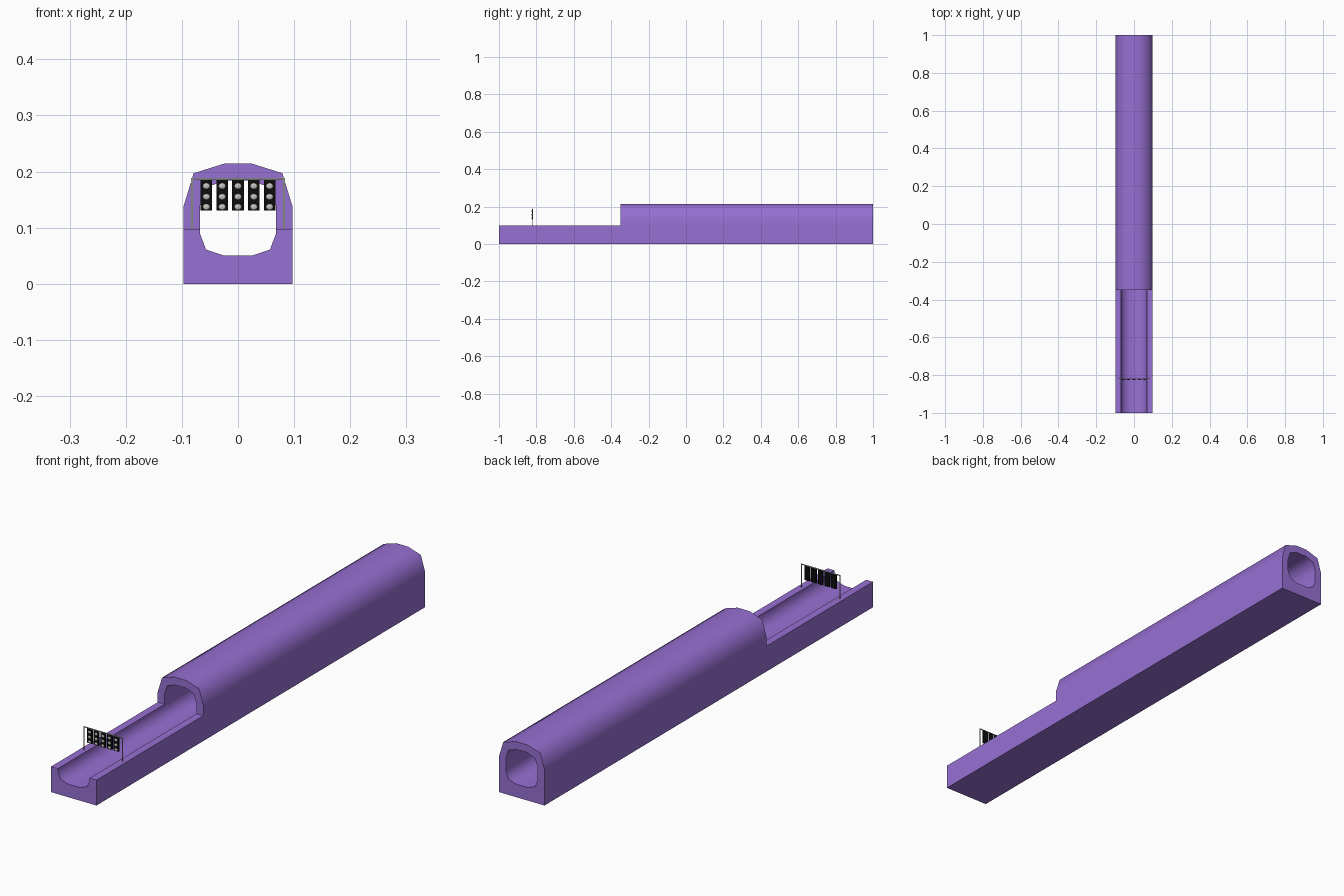
import bpy, bmesh, math
from mathutils import Matrix

if "Cube" in bpy.data.objects:
    bpy.data.objects.remove(bpy.data.objects["Cube"])


def material(name, rgb):
    m = bpy.data.materials.new(name)
    m.diffuse_color = (*rgb, 1)
    m.use_nodes = True
    m.node_tree.nodes["Principled BSDF"].inputs["Base Color"].default_value = m.diffuse_color
    return m


purple = material("purple", (0.31, 0.16, 0.65))
black = material("black", (0.004, 0.004, 0.004))
lamp_grey = material("lamp_grey", (0.55, 0.55, 0.52))
pale_metal = material("pale_metal", (0.6, 0.62, 0.55))


def finish(name, bm, mat, smooth=None):
    bmesh.ops.recalc_face_normals(bm, faces=bm.faces)
    me = bpy.data.meshes.new(name)
    bm.to_mesh(me)
    bm.free()
    me.materials.append(mat)
    ob = bpy.data.objects.new(name, me)
    bpy.context.collection.objects.link(ob)
    if smooth:
        bpy.ops.object.select_all(action='DESELECT')
        ob.select_set(True)
        bpy.context.view_layer.objects.active = ob
        bpy.ops.object.shade_smooth_by_angle(angle=math.radians(smooth))
    return ob


def extrude_half(name, half, y0, y1):
    """Mirror a right-hand outline in x and extrude it along y."""
    outline = half + [(-x, z) for x, z in reversed(half)]
    bm = bmesh.new()
    face = bm.faces.new([bm.verts.new((x, y0, z)) for x, z in outline])
    ext = bmesh.ops.extrude_face_region(bm, geom=[face], use_keep_orig=True)
    verts = [v for v in ext["geom"] if isinstance(v, bmesh.types.BMVert)]
    bmesh.ops.translate(bm, verts=verts, vec=(0, y1 - y0, 0))
    return finish(name, bm, purple, 60)


def add_box(bm, centre, size):
    bmesh.ops.create_cube(bm, size=1, matrix=Matrix.Translation(centre)
                          @ Matrix.Diagonal((*size, 1)))


# Open channel running the full length
extrude_half("track_channel", [
    (0.024, 0.05), (0.057, 0.061), (0.068, 0.09), (0.068, 0.098),
    (0.097, 0.098), (0.097, 0.0)], -1, 1)

# Arched cover over the rear two thirds
extrude_half("tunnel_cover", [
    (0.025, 0.214), (0.079, 0.197), (0.097, 0.138), (0.097, 0.098),
    (0.068, 0.098), (0.068, 0.138), (0.056, 0.172), (0.023, 0.184)], -0.35, 1)

# Start gantry: two posts and a crossbar
Y = -0.82
bm = bmesh.new()
for s in (-1, 1):
    add_box(bm, (s * 0.082, Y, 0.1425), (0.003, 0.003, 0.091))
add_box(bm, (0, Y, 0.187), (0.167, 0.003, 0.003))
finish("gantry_frame", bm, pale_metal)

# Five hanging light panels, each with a column of three lamps
panels, lamps = bmesh.new(), bmesh.new()
for i in range(-2, 3):
    x = i * 0.0282
    add_box(panels, (x, Y, 0.1585), (0.021, 0.006, 0.055))
    for z in (0.174, 0.155, 0.137):
        bmesh.ops.create_uvsphere(
            lamps, u_segments=12, v_segments=8, radius=0.0065,
            matrix=Matrix.Translation((x, Y - 0.003, z)) @ Matrix.Diagonal((1, 0.4, 0.85, 1)))
finish("light_panels", panels, black)
finish("lamps", lamps, lamp_grey, 60)
